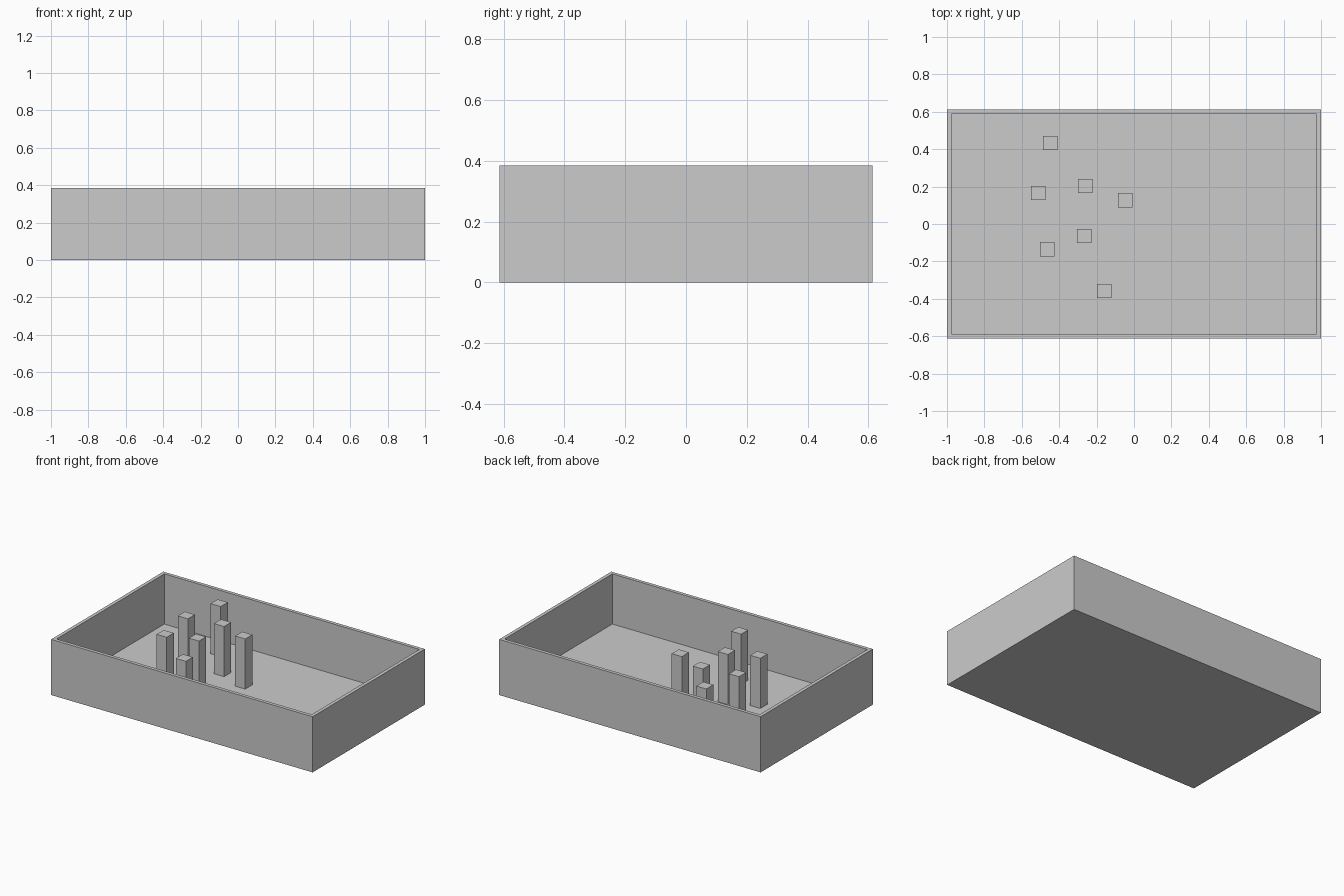
import bpy
import bmesh
from mathutils import Matrix, Vector

if "Cube" in bpy.data.objects:
    bpy.data.objects.remove(bpy.data.objects["Cube"], do_unlink=True)

HALF_X, HALF_Y, HEIGHT = 1.0, 0.613, 0.385
WALL, FLOOR, POST = 0.034, 0.038, 0.077

grey = bpy.data.materials.new("plain grey")
grey.use_nodes = True
colour = (0.6, 0.6, 0.6, 1)
grey.diffuse_color = colour
grey.node_tree.nodes["Principled BSDF"].inputs["Base Color"].default_value = colour


def box(bm, centre, size):
    matrix = Matrix.Translation(centre) @ Matrix.Diagonal((*size, 1))
    bmesh.ops.create_cube(bm, size=1, matrix=matrix)


def finish(bm, name):
    mesh = bpy.data.meshes.new(name)
    bm.to_mesh(mesh)
    bm.free()
    mesh.materials.append(grey)
    obj = bpy.data.objects.new(name, mesh)
    bpy.context.collection.objects.link(obj)


# Open tray: a block whose top is inset for the rim and pushed down to the floor
bm = bmesh.new()
box(bm, (0, 0, HEIGHT / 2), (2 * HALF_X, 2 * HALF_Y, HEIGHT))
top = max(bm.faces, key=lambda f: f.calc_center_median().z)
bmesh.ops.inset_individual(bm, faces=[top], thickness=WALL)
walls = bmesh.ops.extrude_discrete_faces(bm, faces=[top])
bmesh.ops.translate(bm, verts=walls["faces"][0].verts, vec=Vector((0, 0, FLOOR - HEIGHT)))
bmesh.ops.recalc_face_normals(bm, faces=bm.faces)
finish(bm, "tray")

# Square posts standing on the floor, level with the rim
spots = [(-0.447, 0.433), (-0.511, 0.166), (-0.26, 0.203), (-0.046, 0.128),
         (-0.265, -0.064), (-0.463, -0.134), (-0.16, -0.358)]
for i, (x, y) in enumerate(spots):
    bm = bmesh.new()
    box(bm, (x, y, (FLOOR + HEIGHT) / 2), (POST, POST, HEIGHT - FLOOR))
    finish(bm, f"post_{i + 1}")
